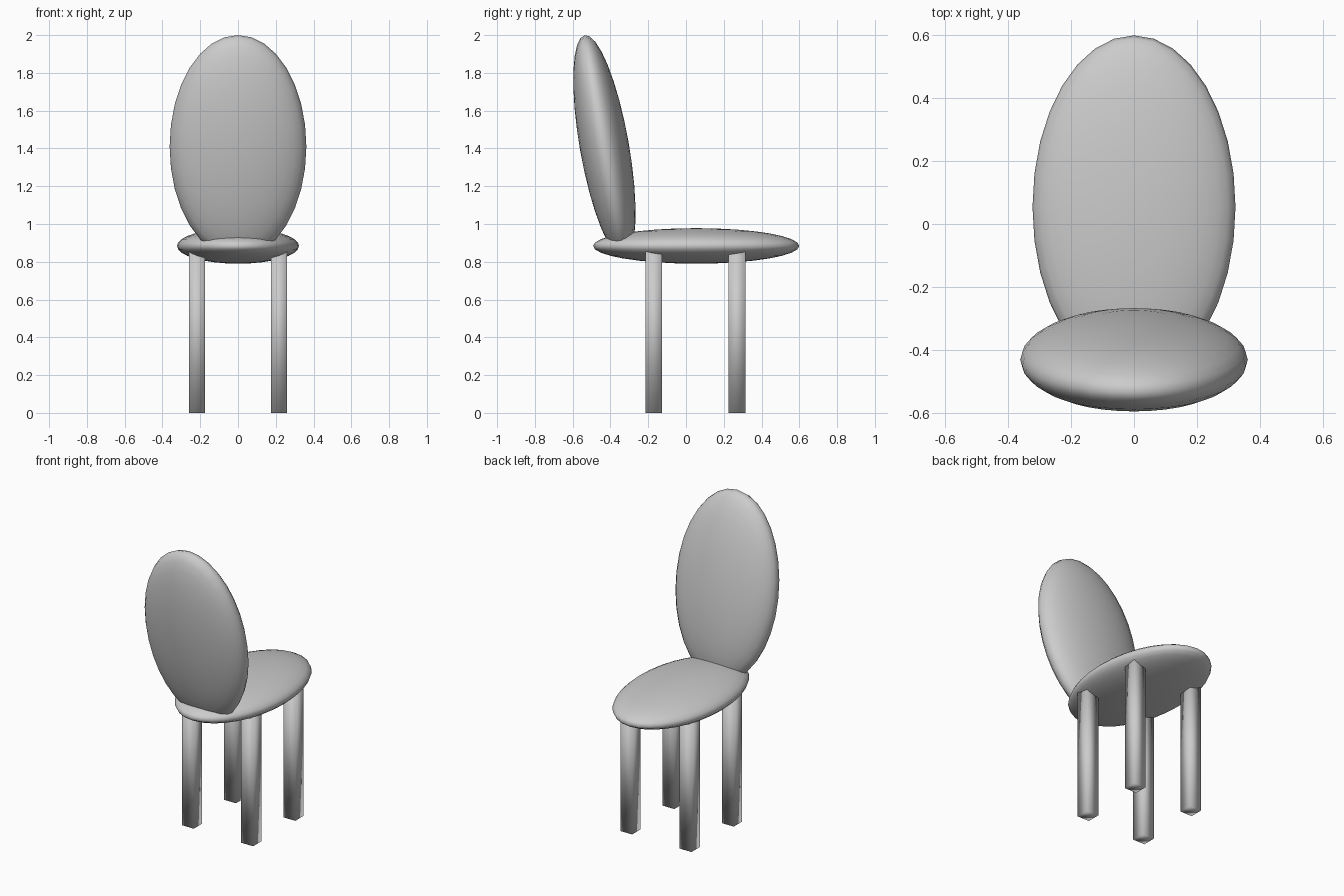
import bpy
import math
from mathutils import Matrix

cube = bpy.data.objects.get("Cube")
if cube:
    bpy.data.objects.remove(cube, do_unlink=True)

# One plain grey for the whole chair
GREY = (0.6, 0.6, 0.6, 1)
grey = bpy.data.materials.new("plain_grey")
grey.use_nodes = True
grey.diffuse_color = GREY
grey.node_tree.nodes["Principled BSDF"].inputs["Base Color"].default_value = GREY


def finish(name, scale):
    """Name the active object, bake its size, smooth it and colour it."""
    obj = bpy.context.object
    obj.name = name
    obj.data.transform(Matrix.Diagonal((*scale, 1)))
    obj.data.materials.append(grey)
    bpy.ops.object.shade_smooth()
    return obj


def cushion(name, location, radii, tilt=0):
    """Flattened ball whose poles lie on its broad faces."""
    bpy.ops.mesh.primitive_uv_sphere_add(segments=32, ring_count=16, radius=1,
                                         location=location)
    obj = finish(name, radii)
    obj.rotation_euler.x = math.radians(tilt)
    return obj


# Oval seat and reclined oval back
cushion("seat", (0, 0.054, 0.884), (0.323, 0.546, 0.094))
cushion("backrest", (0, -0.432, 1.41), (0.362, 0.599, 0.13), tilt=100)

# Four square legs running up into the seat
LEG_TOP = 0.87
for side, x in (("left", 0.217), ("right", -0.217)):
    for end, y in (("front", -0.17), ("back", 0.27)):
        bpy.ops.mesh.primitive_cube_add(size=1, location=(x, y, LEG_TOP / 2))
        finish(f"{end}_{side}_leg", (0.087, 0.088, LEG_TOP))
